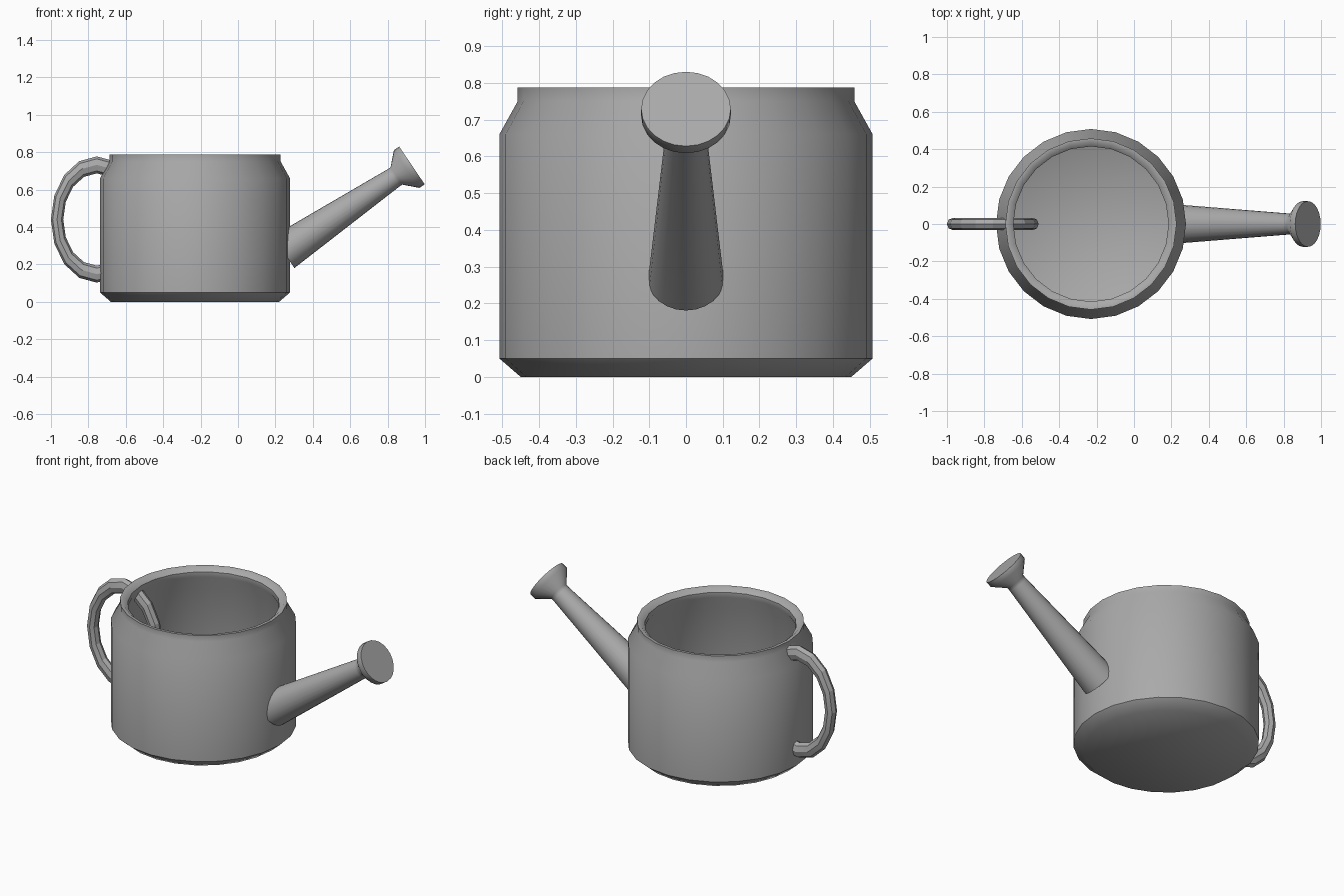
import bpy, bmesh
from math import sin, cos, pi
from mathutils import Vector, Matrix

cube = bpy.data.objects.get("Cube")
if cube:
    bpy.data.objects.remove(cube, do_unlink=True)

metal = bpy.data.materials.new("grey_metal")
metal.use_nodes = True
GREY = (0.4, 0.4, 0.4, 1)
metal.diffuse_color = GREY
metal.node_tree.nodes["Principled BSDF"].inputs["Base Color"].default_value = GREY


def finish(bm, name, angle):
    """Turn a bmesh into a smooth-shaded, coloured object."""
    bmesh.ops.recalc_face_normals(bm, faces=bm.faces)
    mesh = bpy.data.meshes.new(name)
    bm.to_mesh(mesh)
    bm.free()
    mesh.materials.append(metal)
    obj = bpy.data.objects.new(name, mesh)
    bpy.context.collection.objects.link(obj)
    bpy.ops.object.select_all(action='DESELECT')
    obj.select_set(True)
    bpy.context.view_layer.objects.active = obj
    bpy.ops.object.shade_smooth_by_angle(angle=angle)
    return obj


def lathe(name, profile, sides, matrix, angle=pi / 4):
    """Spin (radius, height) points round z, cap both ends, then place."""
    bm = bmesh.new()
    rings = [[bm.verts.new((r * cos(2 * pi * i / sides), r * sin(2 * pi * i / sides), h))
              for i in range(sides)] for r, h in profile]
    for a, b in zip(rings, rings[1:]):
        for i in range(sides):
            j = (i + 1) % sides
            bm.faces.new((a[i], a[j], b[j], b[i]))
    bm.faces.new(rings[0])
    bm.faces.new(rings[-1])
    bm.transform(matrix)
    return finish(bm, name, angle)


# Can body: outer wall, rolled rim, inner wall and floor
BODY_X = -0.23
lathe("can_body",
      [(0.45, 0), (0.508, 0.05), (0.508, 0.66), (0.458, 0.75), (0.458, 0.787),
       (0.44, 0.787), (0.415, 0.765), (0.415, 0.735), (0.465, 0.645),
       (0.465, 0.07), (0.425, 0.04)],
      24, Matrix.Translation((BODY_X, 0, 0)))

# Spout with flared sprinkler head, tilted upwards along its axis
base, tip = Vector((0.244, 0, 0.266)), Vector((0.93, 0, 0.729))
axis = tip - base
length = axis.length
lathe("spout",
      [(0.103, 0), (0.056, length - 0.12), (0.056, length - 0.1),
       (0.122, length - 0.034), (0.122, length)],
      24, Matrix.Translation(base) @ axis.to_track_quat('Z', 'Y').to_matrix().to_4x4())

# Handle: tall ring that passes through the back wall
bm = bmesh.new()
MAJOR, MINOR, STEPS, SIDES = 0.2125, 0.033, 16, 8
rings = []
for i in range(STEPS):
    a = 2 * pi * i / STEPS
    ring = []
    for k in range(SIDES):
        b = 2 * pi * k / SIDES
        r = MAJOR + MINOR * cos(b)
        ring.append(bm.verts.new((-0.755 + r * cos(a), MINOR * sin(b), 0.44 + 1.375 * r * sin(a))))
    rings.append(ring)
for i in range(STEPS):
    p, q = rings[i], rings[(i + 1) % STEPS]
    for k in range(SIDES):
        m = (k + 1) % SIDES
        bm.faces.new((p[k], p[m], q[m], q[k]))
finish(bm, "handle", pi / 12)
